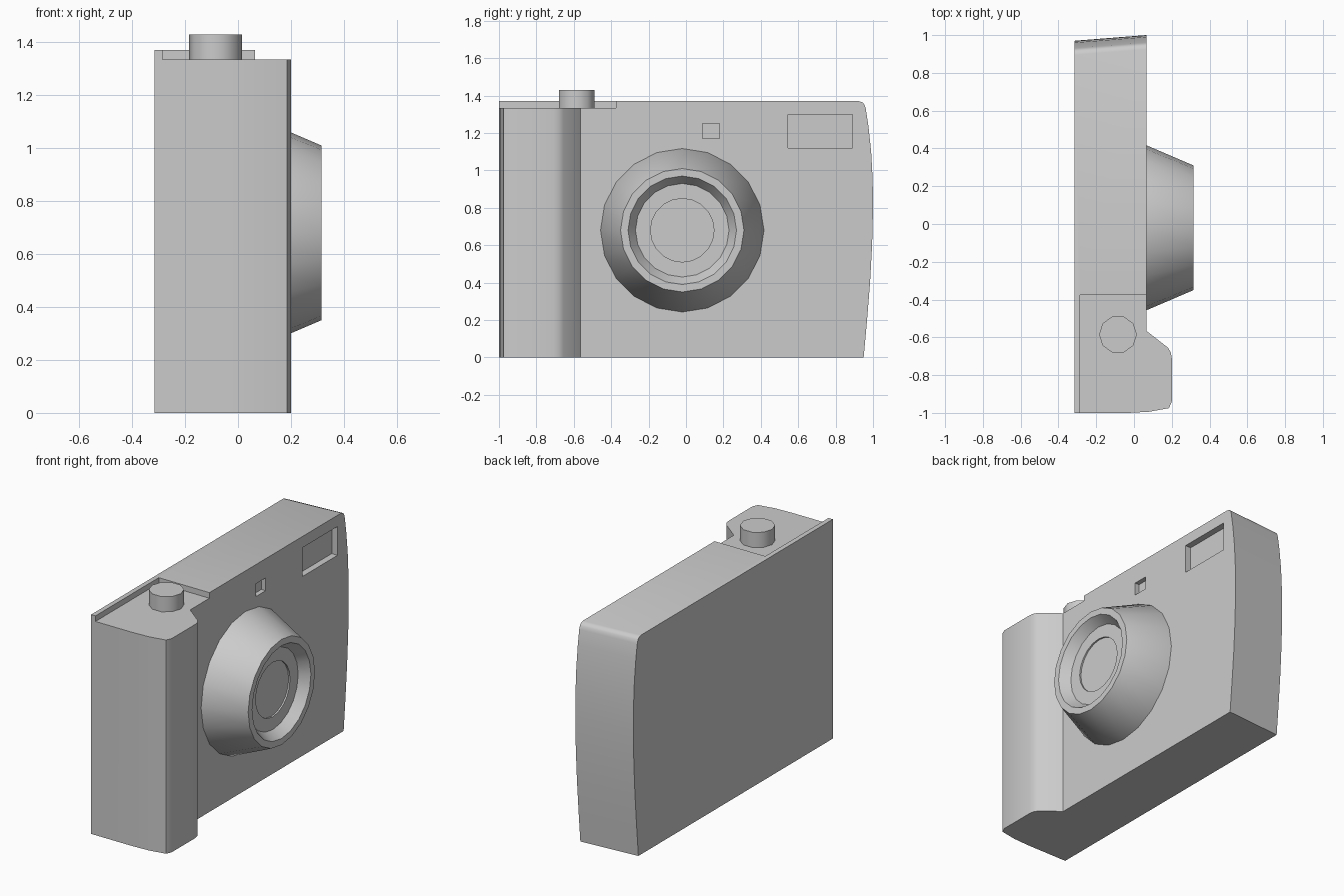
import bpy, bmesh, math
from mathutils import Vector, Matrix

cube = bpy.data.objects.get("Cube")
if cube:
    bpy.data.objects.remove(cube)

grey = bpy.data.materials.new("light_grey")
grey.use_nodes = True
grey.diffuse_color = (0.6, 0.6, 0.6, 1)
grey.node_tree.nodes["Principled BSDF"].inputs["Base Color"].default_value = (0.6, 0.6, 0.6, 1)


def make_object(name, bm):
    bmesh.ops.recalc_face_normals(bm, faces=bm.faces)
    mesh = bpy.data.meshes.new(name)
    bm.to_mesh(mesh)
    bm.free()
    mesh.materials.append(grey)
    obj = bpy.data.objects.new(name, mesh)
    bpy.context.collection.objects.link(obj)
    return obj


def loft(name, start, end):
    """Solid between two matching outlines."""
    bm = bmesh.new()
    a = [bm.verts.new(p) for p in start]
    b = [bm.verts.new(p) for p in end]
    bm.faces.new(a)
    bm.faces.new(b)
    for i in range(len(a)):
        j = (i + 1) % len(a)
        bm.faces.new((a[i], a[j], b[j], b[i]))
    return make_object(name, bm)


def box(name, low, high):
    corners = [(low[0], low[1]), (high[0], low[1]), (high[0], high[1]), (low[0], high[1])]
    return loft(name, [(x, y, low[2]) for x, y in corners], [(x, y, high[2]) for x, y in corners])


def revolve(name, profile, sides, matrix):
    """Turn (radius, height) points about local z; ends are capped."""
    bm = bmesh.new()
    rings = []
    for r, h in profile:
        angles = [math.tau * i / sides for i in range(sides)]
        rings.append([bm.verts.new((r * math.cos(t), r * math.sin(t), h)) for t in angles])
    for a, b in zip(rings, rings[1:]):
        for i in range(sides):
            j = (i + 1) % sides
            bm.faces.new((a[i], a[j], b[j], b[i]))
    bm.faces.new(rings[0])
    bm.faces.new(rings[-1])
    bm.transform(matrix)
    return make_object(name, bm)


def boolean(obj, tool, operation):
    mod = obj.modifiers.new(tool.name, 'BOOLEAN')
    mod.object = tool
    mod.operation = operation
    mod.solver = 'EXACT'
    bpy.ops.object.select_all(action='DESELECT')
    bpy.context.view_layer.objects.active = obj
    obj.select_set(True)
    bpy.ops.object.modifier_apply(modifier=mod.name)
    bpy.data.objects.remove(tool)


def smooth(obj, degrees):
    bpy.ops.object.select_all(action='DESELECT')
    bpy.context.view_layer.objects.active = obj
    obj.select_set(True)
    bpy.ops.object.shade_smooth_by_angle(angle=math.radians(degrees))


BACK, FRONT, TOP, DECK = -0.315, 0.065, 1.37, 1.335

# Body footprint with the hand grip bulging forward at one end
footprint = [(BACK, -1), (-0.03, -1), (0.08, -0.994), (0.185, -0.975), (0.2, -0.94),
             (0.2, -0.71), (0.195, -0.68), (0.18, -0.655), (FRONT, -0.565),
             (FRONT, 1.1), (BACK, 1.1)]
body = loft("body", [(x, y, 0) for x, y in footprint], [(x, y, TOP) for x, y in footprint])

# Bowed far end, narrowing toward the back
bow = [(0.95, 0), (0.968, 0.2), (0.984, 0.4), (0.995, 0.6), (1.0, 0.8), (0.998, 0.95),
       (0.99, 1.1), (0.975, 1.24), (0.961, 1.33), (0.955, 1.35), (0.945, 1.363), (0.925, TOP)]
taper = 0.03 / (FRONT - BACK)


def bow_outline(x):
    shift = taper * (x - FRONT)
    ends = [(x, y + shift, z) for y, z in bow]
    return [(x, -1.2, -0.1), (x, bow[0][0] + shift - 0.009, -0.1)] + ends + \
           [(x, bow[-1][0] + shift, TOP + 0.1), (x, -1.2, TOP + 0.1)]


boolean(body, loft("end_shape", bow_outline(-0.5), bow_outline(0.4)), 'INTERSECT')

# Lowered deck on the grip, and the two recessed windows
cuts = [("deck_cut", (-0.285, -1.2, DECK), (0.4, -0.375, 1.6)),
        ("sensor_cut", (FRONT - 0.03, 0.087, 1.17), (0.3, 0.18, 1.25)),
        ("viewfinder_cut", (FRONT - 0.04, 0.545, 1.12), (0.3, 0.89, 1.3))]
for name, low, high in cuts:
    boolean(body, box(name, low, high), 'DIFFERENCE')
smooth(body, 35)

# Lens barrel with a hollow rim and a stepped glass
lens_profile = [(0.437, -0.02), (0.437, 0), (0.33, 0.25), (0.29, 0.25), (0.25, 0.19),
                (0.17, 0.19), (0.17, 0.18)]
lens = revolve("lens", lens_profile, 20,
               Matrix.Translation((FRONT, -0.02, 0.68)) @ Matrix.Rotation(math.pi / 2, 4, 'Y'))
smooth(lens, 30)

# Shutter button
button = revolve("shutter_button", [(0.1, DECK - 0.02), (0.1, 1.43)], 10,
                 Matrix.Translation(Vector((-0.085, -0.585, 0))))
smooth(button, 40)
